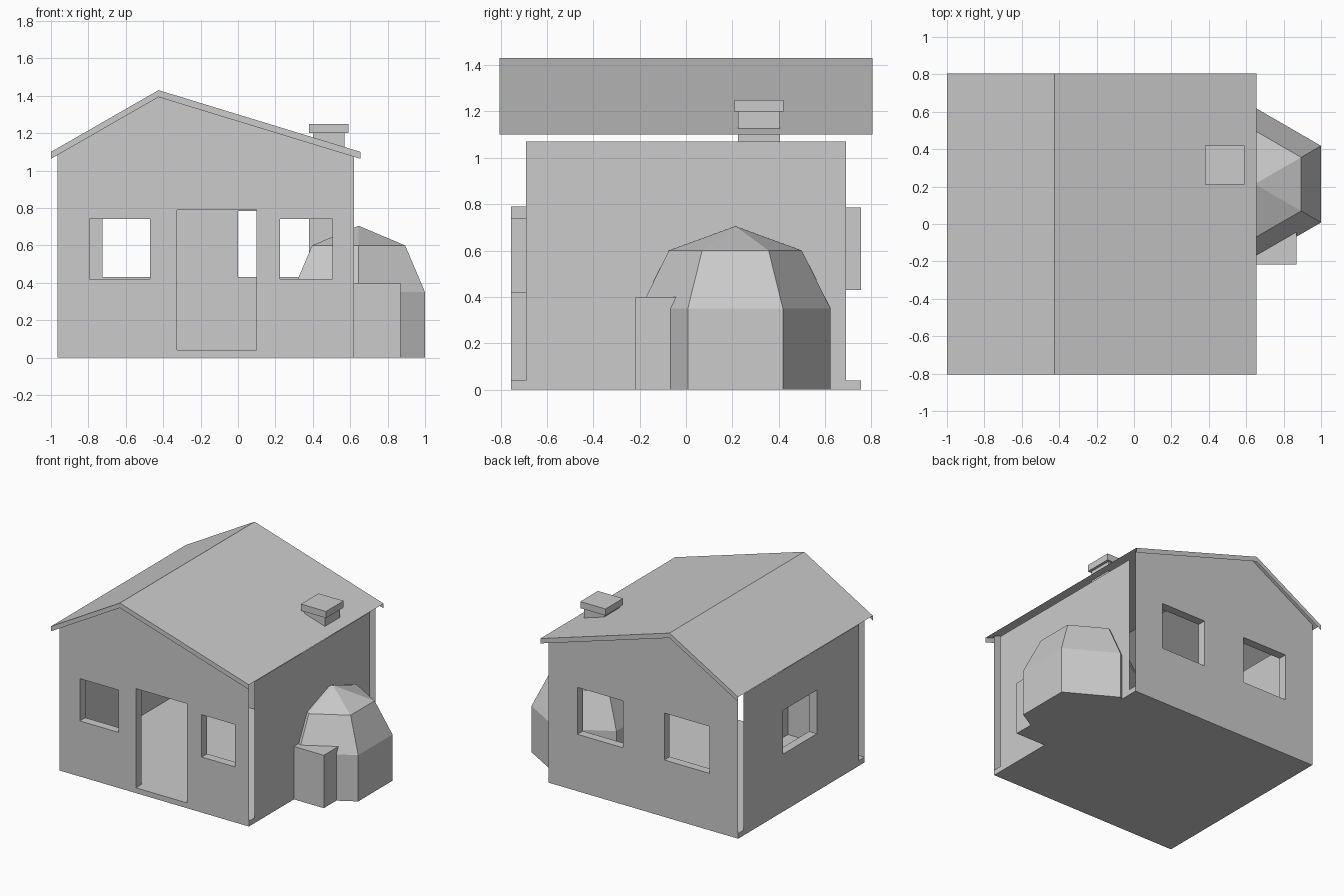
import bpy, bmesh, math
from mathutils import Vector, Matrix

cube = bpy.data.objects.get("Cube")
if cube:
    bpy.data.objects.remove(cube, do_unlink=True)

grey = bpy.data.materials.new("plain grey")
grey.use_nodes = True
colour = (0.6, 0.6, 0.6, 1)
grey.diffuse_color = colour
grey.node_tree.nodes["Principled BSDF"].inputs["Base Color"].default_value = colour

LEFT, RIGHT = -0.965, 0.62       # outer wall planes in x
DEPTH = 0.755                    # outer wall planes in y
SIDE = 0.69                      # half length of the side walls
THICK = 0.065                    # depth of the openings
RIDGE = (-0.425, 1.43)
EAVE_L, EAVE_R = (-1.0, 1.10), (0.655, 1.10)


def finish(bm, name):
    mesh = bpy.data.meshes.new(name)
    bm.to_mesh(mesh)
    bm.free()
    mesh.materials.append(grey)
    obj = bpy.data.objects.new(name, mesh)
    bpy.context.collection.objects.link(obj)
    return obj


def box(name, lo, hi):
    bm = bmesh.new()
    size = [b - a for a, b in zip(lo, hi)]
    mid = [(a + b) / 2 for a, b in zip(lo, hi)]
    bmesh.ops.create_cube(bm, size=1, matrix=Matrix.Translation(mid) @ Matrix.Diagonal((*size, 1)))
    return finish(bm, name)


def roof_height(x):
    end = EAVE_L if x < RIDGE[0] else EAVE_R
    t = (x - RIDGE[0]) / (end[0] - RIDGE[0])
    return RIDGE[1] + t * (end[1] - RIDGE[1])


def wall(name, place, inward, outline, openings=()):
    """Flat wall sheet with rectangular openings that have reveals."""
    bm = bmesh.new()
    inward = Vector(inward)

    def loop(points):
        vs = [bm.verts.new(place(u, v)) for u, v in points]
        return vs, [bm.edges.new((a, b)) for a, b in zip(vs, vs[1:] + vs[:1])]

    edges = loop(outline)[1]
    rims = []
    for u0, u1, v0, v1 in openings:
        vs, es = loop([(u0, v0), (u1, v0), (u1, v1), (u0, v1)])
        rims.append(vs)
        edges += es
    bmesh.ops.triangle_fill(bm, edges=edges, use_beauty=True, normal=-inward)
    for f in bm.faces:
        f.normal_update()
        if f.normal.dot(inward) > 0:
            f.normal_flip()
    for vs in rims:
        middle = sum((v.co for v in vs), Vector()) / 4
        deep = [bm.verts.new(v.co + inward * THICK) for v in vs]
        for i in range(4):
            j = (i + 1) % 4
            f = bm.faces.new((vs[i], vs[j], deep[j], deep[i]))
            f.normal_update()
            if f.normal.dot(middle - f.calc_center_median()) < 0:
                f.normal_flip()
    return finish(bm, name)


# Floor slab
box("floor", (LEFT, -DEPTH, 0), (RIGHT, DEPTH, 0.04))

# Gable walls with door and windows
gable = [(LEFT, 0), (RIGHT, 0), (RIGHT, roof_height(RIGHT) - 0.005),
         (RIDGE[0], RIDGE[1] - 0.005), (LEFT, roof_height(LEFT) - 0.005)]
wall("front_wall", lambda u, v: (u, -DEPTH, v), (0, 1, 0), gable,
     [(-0.795, -0.47, 0.42, 0.74), (-0.325, 0.10, 0.04, 0.79), (0.225, 0.505, 0.42, 0.74)])
wall("back_wall", lambda u, v: (u, DEPTH, v), (0, -1, 0), gable,
     [(-0.725, -0.347, 0.43, 0.785), (0.0, 0.38, 0.43, 0.785)])

# Side walls
side = [(-SIDE, 0), (SIDE, 0), (SIDE, 1.07), (-SIDE, 1.07)]
wall("left_side_wall", lambda u, v: (RIGHT, u, v), (-1, 0, 0), side)
wall("right_side_wall", lambda u, v: (LEFT, u, v), (1, 0, 0), side,
     [(-0.185, 0.22, 0.435, 0.765)])

# Roof sheet with a fascia strip on each gable end
bm = bmesh.new()
profile = [EAVE_L, RIDGE, EAVE_R]
rows = {}
for y in (-0.805, 0.805):
    rows[y] = [bm.verts.new((x, y, z)) for x, z in profile]
    low = [bm.verts.new((x, y, z - 0.037)) for x, z in profile]
    for i in range(2):
        quad = [rows[y][i], low[i], low[i + 1], rows[y][i + 1]]
        bm.faces.new(quad if y < 0 else quad[::-1])
near, far = rows[-0.805], rows[0.805]
for i in range(2):
    bm.faces.new((near[i], near[i + 1], far[i + 1], far[i]))
finish(bm, "roof")

# Chimney
box("chimney_stack", (0.40, 0.225, 1.03), (0.57, 0.405, 1.20))
box("chimney_cap", (0.38, 0.21, 1.20), (0.59, 0.42, 1.25))

# Six-sided domed oven built through the side wall
bm = bmesh.new()
rings = []
for radius, z in ((0.41, 0), (0.41, 0.35), (0.287, 0.60)):
    angles = [math.radians(30 + 60 * k) for k in range(6)]
    rings.append([bm.verts.new((0.645 + radius * math.cos(a), 0.213 + radius * math.sin(a), z))
                  for a in angles])
apex = bm.verts.new((0.645, 0.213, 0.705))
bm.faces.new(rings[0][::-1])
for k in range(6):
    n = (k + 1) % 6
    for lower, upper in zip(rings, rings[1:]):
        bm.faces.new((lower[k], lower[n], upper[n], upper[k]))
    bm.faces.new((rings[-1][k], rings[-1][n], apex))
finish(bm, "oven_dome")
box("oven_mouth", (0.42, -0.217, 0), (0.87, 0.05, 0.40))
